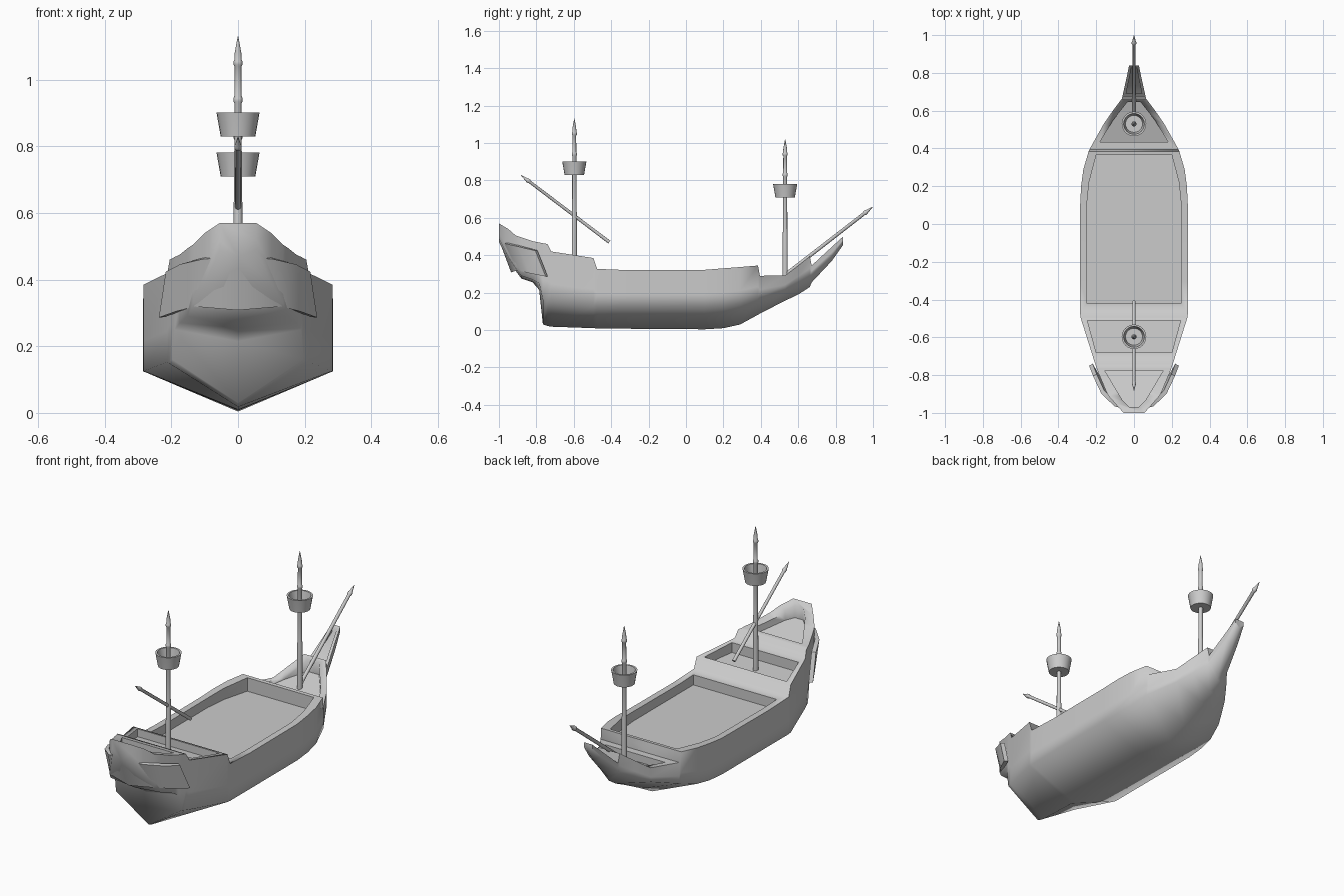
import bpy, bmesh, math
from mathutils import Vector

cube = bpy.data.objects.get("Cube")
if cube:
    bpy.data.objects.remove(cube, do_unlink=True)

grey = bpy.data.materials.new("plain grey")
grey.use_nodes = True
grey.diffuse_color = (0.6, 0.6, 0.6, 1)
grey.node_tree.nodes["Principled BSDF"].inputs["Base Color"].default_value = (0.6, 0.6, 0.6, 1)


def make(name, verts, faces, recalc=True):
    bm = bmesh.new()
    vs = [bm.verts.new(v) for v in verts]
    for f in faces:
        bm.faces.new([vs[i] for i in f])
    if recalc:
        bmesh.ops.recalc_face_normals(bm, faces=bm.faces)
    mesh = bpy.data.meshes.new(name)
    bm.to_mesh(mesh)
    bm.free()
    mesh.materials.append(grey)
    obj = bpy.data.objects.new(name, mesh)
    bpy.context.collection.objects.link(obj)
    return obj


def activate(obj):
    bpy.ops.object.select_all(action='DESELECT')
    obj.select_set(True)
    bpy.context.view_layer.objects.active = obj


def smooth(obj, degrees):
    activate(obj)
    bpy.ops.object.shade_smooth_by_angle(angle=math.radians(degrees))


def loft(name, sections):
    n = len(sections[0])
    verts = [v for s in sections for v in s]
    faces = [tuple(range(n)), tuple(range(len(verts) - n, len(verts)))]
    for k in range(len(sections) - 1):
        for i in range(n):
            j = (i + 1) % n
            faces.append((k * n + i, k * n + j, (k + 1) * n + j, (k + 1) * n + i))
    return make(name, verts, faces)


def lathe(name, profile, start, end, sides=16):
    """Revolve (radius, distance) points about the line from start to end."""
    start = Vector(start)
    turn = (Vector(end) - start).to_track_quat('Z', 'Y')
    sections = []
    for r, d in profile:
        ring = [(r * math.cos(a), r * math.sin(a), d)
                for a in (2 * math.pi * i / sides for i in range(sides))]
        sections.append([start + turn @ Vector(p) for p in ring])
    obj = loft(name, sections)
    smooth(obj, 40)
    return obj


# Hull stations: y, half width, rail height, chine height, keel height
stations = [
    (-1.0, .055, .57, .49, .47), (-.95, .10, .54, .39, .37),
    (-.91, .135, .505, .33, .315), (-.88, .15, .495, .29, .275),
    (-.82, .175, .475, .27, .255), (-.785, .19, .468, .25, .215),
    (-.765, .197, .464, .16, .03), (-.74, .205, .46, .155, .022),
    (-.72, .212, .42, .152, .018), (-.495, .283, .385, .126, .01),
    (-.475, .285, .327, .125, .009), (-.3, .285, .32, .125, .007),
    (.1, .285, .322, .125, .004), (.2, .28, .33, .13, .01),
    (.29, .268, .337, .142, .03), (.385, .24, .345, .172, .082),
    (.395, .236, .29, .175, .088), (.53, .16, .292, .215, .157),
    (.6, .112, .345, .255, .19), (.662, .065, .395, .295, .23),
    (.672, .062, .345, .30, .255), (.78, .038, .445, .40, .37),
    (.84, .026, .50, .475, .455),
]


def hull_section(y, w, top, chine, keel):
    mid = chine + .35 * (top - chine)
    half = [(w, chine), (w, mid), (w, top)]
    pts = [(0, keel)] + half + [(-x, z) for x, z in reversed(half)]
    return [(x, y, z) for x, z in pts]


hull = loft("hull", [hull_section(*s) for s in stations])

# Sunken decks: half outline in plan, floor height at the first and last point
decks = {
    "poop_deck": ([(.155, -.775), (.06, -.935), (.025, -.97)], .425, .485),
    "quarter_deck": ([(.247, -.51), (.20, -.68)], .345, .36),
    "main_deck": ([(.25, -.42), (.25, .1), (.238, .22), (.2, .365)], .27, .27),
    "fore_deck": ([(.18, .435), (.11, .55), (.035, .645)], .25, .315),
    "beak_trough": ([(.042, .69), (.014, .825)], .335, .465),
}
for name, (half, z0, z1) in decks.items():
    y0, y1 = half[0][1], half[-1][1]
    plan = half + [(-x, y) for x, y in reversed(half)]
    floor = [(x, y, z0 + (z1 - z0) * (y - y0) / (y1 - y0)) for x, y in plan]
    cutter = loft(name + "_cutter", [floor, [(x, y, .8) for x, y in plan]])
    mod = hull.modifiers.new(name, 'BOOLEAN')
    mod.operation = 'DIFFERENCE'
    mod.solver = 'EXACT'
    mod.object = cutter
    activate(hull)
    bpy.ops.object.modifier_apply(modifier=name)
    bpy.data.objects.remove(cutter, do_unlink=True)
smooth(hull, 72)

# Stern gallery: a leaning band wrapped around the stern
upper = [(.207, -.80, .425), (.165, -.89, .448), (.10, -.955, .465), (0, -.985, .472)]
lower = [(.228, -.745, .287), (.18, -.83, .305), (.125, -.895, .322), (0, -.925, .312)]


def mirrored(row):
    return row + [(-x, y, z) for x, y, z in reversed(row[:-1])]


band = mirrored(upper) + mirrored(lower)
n = len(band) // 2
gallery = make("stern_gallery", band,
               [(i, i + 1, n + i + 1, n + i) for i in range(n - 1)], recalc=False)
solid = gallery.modifiers.new("thickness", 'SOLIDIFY')
solid.thickness = .022
solid.offset = 0
activate(gallery)
bpy.ops.object.modifier_apply(modifier="thickness")
smooth(gallery, 45)


# Masts with collars, pointed tips and lookout buckets
def mast(name, y, base, tip, nest):
    h = tip - base
    profile = [(.014, 0), (.013, h - .50), (.0115, h - .48), (.011, h - .20),
               (.0135, h - .195), (.0135, h - .185), (.0105, h - .18),
               (.010, h - .09), (.0135, h - .085), (.0135, h - .075),
               (.011, h - .07), (.010, h - .05), (.001, h)]
    lathe(name + "_mast", profile, (0, y, base), (0, y, tip))
    bucket = [(.005, 0), (.052, 0), (.064, .068), (.065, .072), (.055, .072),
              (.045, .014), (.005, .014)]
    lathe(name + "_lookout", bucket, (0, y, nest), (0, y, tip), 24)


mast("aft", -.597, .33, 1.13, .83)
mast("fore", .53, .25, 1.02, .71)


# Slanted spars
def spar(name, start, end, r):
    length = (Vector(end) - Vector(start)).length
    lathe(name, [(r, 0), (r * .9, length - .06), (r * 1.25, length - .055),
                 (r * 1.25, length - .045), (r, length - .04), (.001, length)], start, end)


spar("aft_yard", (0, -.41, .47), (0, -.883, .828), .009)
spar("bowsprit", (0, .53, .295), (0, .998, .658), .010)
